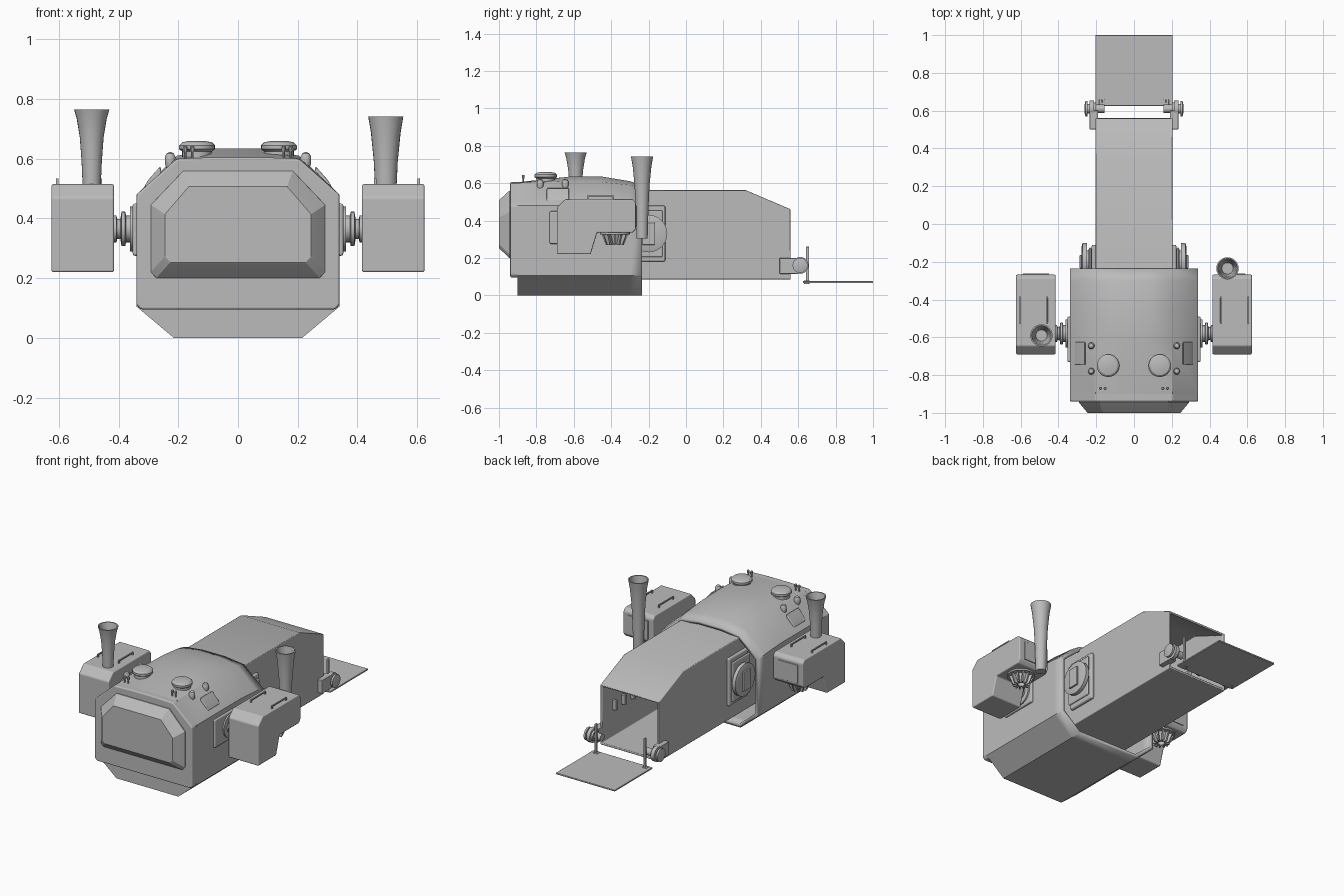
import bpy, bmesh, math
from mathutils import Vector, Matrix

if "Cube" in bpy.data.objects:
    bpy.data.objects.remove(bpy.data.objects["Cube"])

grey = bpy.data.materials.new("hull_grey")
grey.use_nodes = True
grey.diffuse_color = (0.5, 0.5, 0.5, 1)
grey.node_tree.nodes["Principled BSDF"].inputs["Base Color"].default_value = (0.5, 0.5, 0.5, 1)


def finish(name, bm, bevel=0, shell=0, angle=30):
    bmesh.ops.recalc_face_normals(bm, faces=bm.faces)
    me = bpy.data.meshes.new(name)
    bm.to_mesh(me)
    bm.free()
    me.materials.append(grey)
    ob = bpy.data.objects.new(name, me)
    bpy.context.collection.objects.link(ob)
    bpy.ops.object.select_all(action='DESELECT')
    ob.select_set(True)
    bpy.context.view_layer.objects.active = ob
    bpy.ops.object.shade_smooth_by_angle(angle=math.radians(angle))
    if shell:
        m = ob.modifiers.new("wall", 'SOLIDIFY')
        m.thickness, m.offset, m.use_even_offset = shell, -1, True
    if bevel:
        m = ob.modifiers.new("soft_edges", 'BEVEL')
        m.width, m.segments, m.limit_method = bevel, 2, 'ANGLE'
        m.angle_limit = math.radians(30)
        m.harden_normals = True
    return ob


def loft(name, rings, start=True, end=True, **kw):
    bm = bmesh.new()
    rows = [[bm.verts.new(p) for p in r] for r in rings]
    for a, b in zip(rows, rows[1:]):
        for i in range(len(a)):
            j = (i + 1) % len(a)
            bm.faces.new((a[i], a[j], b[j], b[i]))
    if start:
        bm.faces.new(rows[0])
    if end:
        bm.faces.new(rows[-1])
    return finish(name, bm, **kw)


def box(name, lo, hi, bevel=0.004, turn=0):
    bm = bmesh.new()
    lo, hi = Vector(lo), Vector(hi)
    bmesh.ops.create_cube(bm, size=1)
    bmesh.ops.transform(bm, verts=bm.verts, matrix=Matrix.Translation((lo + hi) / 2)
                        @ Matrix.Rotation(turn, 4, 'Y') @ Matrix.Diagonal((*(hi - lo), 1)))
    return finish(name, bm, bevel=bevel)


def mbox(name, s, x0, x1, y0, y1, z0, z1, **kw):
    """Box on side s, with x measured outward."""
    a, b = sorted((s * x0, s * x1))
    return box(name, (a, y0, z0), (b, y1, z1), **kw)


def lathe(name, at, profile, axis='Z', s=1, n=24):
    """Turn (radius, height) pairs about an axis through a point."""
    rings = []
    for r, h in profile:
        ring = []
        for k in range(n):
            c, d = r * math.cos(math.tau * k / n), r * math.sin(math.tau * k / n)
            v = (c, d, h) if axis == 'Z' else (s * h, c, d)
            ring.append(Vector(at) + Vector(v))
        rings.append(ring)
    return loft(name, rings)


def mirror_ring(y, half):
    return [(x, y, z) for x, z in half] + [(-x, y, z) for x, z in reversed(half)]


# Cabin hull: open at the rear, with a gently humped roof
def hull_ring(y, top, shoulder, side):
    return mirror_ring(y, [(0.215, 0), (0.34, 0.105), (0.34, side), (0.205, shoulder), (0.08, top)])


loft("cabin_hull", [hull_ring(-0.9, 0.605, 0.6, 0.48), hull_ring(-0.62, 0.635, 0.61, 0.48),
                    hull_ring(-0.45, 0.635, 0.605, 0.48), hull_ring(-0.3, 0.61, 0.59, 0.47),
                    hull_ring(-0.235, 0.59, 0.575, 0.46)], end=False, shell=0.022, angle=35)
nose = [(0.325, 0.095), (0.34, 0.11), (0.34, 0.48), (0.205, 0.6), (0.08, 0.605)]
loft("nose_block", [mirror_ring(-0.94, nose), mirror_ring(-0.88, nose)], bevel=0.008)


# Windscreen: stepped, tapered panel on the nose
def screen_ring(y, g):
    return mirror_ring(y, [(0.27 + g, 0.235 - g), (0.29 + g, 0.255 - g),
                           (0.29 + g, 0.425 + g * 0.6), (0.19 + g * 0.4, 0.525 + g)])


loft("windscreen", [screen_ring(-0.93, 0.035), screen_ring(-0.945, 0.004 + 0.03),
                    screen_ring(-0.995, -0.012), screen_ring(-1.0, -0.018)], angle=20)
bpy.data.objects["windscreen"].scale.x = 0.9


# Cargo bay: open tube with a sloping tail
def bay_ring(y, top):
    return mirror_ring(y, [(0.205, 0.085), (0.205, top)])


loft("cargo_bay", [bay_ring(-0.7, 0.562), bay_ring(0.32, 0.562), bay_ring(0.56, 0.46)],
     end=False, shell=0.014, bevel=0.005)

# Loading ramp
box("ramp", (-0.205, 0.625, 0.066), (0.205, 1.0, 0.076), bevel=0.003)

for s in (-1, 1):
    side = "left" if s > 0 else "right"

    # Ramp hinge and lift arm
    mbox(side + "_hinge_bracket", s, 0.19, 0.235, 0.5, 0.6, 0.115, 0.2)
    lathe(side + "_hinge_drum", (0, 0.61, 0.16),
          [(0.022, 0.155), (0.022, 0.2), (0.032, 0.2), (0.032, 0.212), (0.045, 0.212),
           (0.045, 0.235), (0.025, 0.235), (0.025, 0.245), (0.04, 0.245), (0.04, 0.257), (0.02, 0.262)],
          'X', s)
    mbox(side + "_ramp_arm", s, 0.165, 0.175, 0.642, 0.658, 0.066, 0.26, bevel=0.002)
    mbox(side + "_arm_foot", s, 0.155, 0.185, 0.63, 0.66, 0.06, 0.08)

    # Cargo rails inside the bay
    for k in range(7):
        y = -0.1 + k * 0.09
        mbox(side + "_cargo_hook", s, 0.165, 0.195, y, y + 0.02, 0.27, 0.33, bevel=0.002)

    # Rear side machinery between cabin and bay
    mbox(side + "_bay_plate", s, 0.2, 0.225, -0.3, -0.11, 0.18, 0.48, bevel=0.01)
    mbox(side + "_bay_plate_rim", s, 0.225, 0.24, -0.3, -0.125, 0.205, 0.455, bevel=0.008)
    lathe(side + "_bay_drum", (0, -0.2, 0.33),
          [(0.06, 0.235), (0.06, 0.25), (0.1, 0.25), (0.1, 0.272), (0.08, 0.278)], 'X', s)
    mbox(side + "_bay_latch", s, 0.27, 0.288, -0.235, -0.165, 0.27, 0.39)

    # Pod mount
    mbox(side + "_mount_plate", s, 0.33, 0.353, -0.73, -0.49, 0.275, 0.45, bevel=0.008)
    lathe(side + "_pod_joint", (0, -0.58, 0.365),
          [(0.075, 0.35), (0.075, 0.362), (0.045, 0.362), (0.045, 0.375), (0.058, 0.378),
           (0.058, 0.39), (0.034, 0.394), (0.034, 0.405), (0.045, 0.407), (0.045, 0.42)], 'X', s)

    # Engine pod
    pod = [(-0.69, 0.22), (-0.51, 0.22), (-0.475, 0.335), (-0.285, 0.335), (-0.268, 0.355),
           (-0.268, 0.495), (-0.285, 0.515), (-0.645, 0.515), (-0.69, 0.47)]
    loft(side + "_pod", [[(s * x, y, z) for y, z in pod] for x in (0.415, 0.625)], bevel=0.007)
    mbox(side + "_pod_hatch", s, 0.45, 0.59, -0.27, -0.263, 0.365, 0.48, bevel=0.002)
    for x in (0.46, 0.605):
        mbox(side + "_pod_rail", s, x - 0.004, x + 0.004, -0.53, -0.385, 0.526, 0.534, bevel=0.002)
        for y in (-0.53, -0.393):
            mbox(side + "_rail_post", s, x - 0.004, x + 0.004, y, y + 0.008, 0.51, 0.534, bevel=0)

    # Finned nozzle beneath the pod
    lathe(side + "_nozzle", (s * 0.52, -0.38, 0), [(0.08, 0.34), (0.08, 0.325), (0.05, 0.325),
          (0.028, 0.275), (0.02, 0.275), (0.02, 0.3)])
    for k in range(12):
        a = math.tau * k / 12
        c, d = math.cos(a), math.sin(a)
        fin = [(0.03, 0.33), (0.072, 0.33), (0.048, 0.27), (0.024, 0.27)]
        loft(side + "_nozzle_fin", [[(s * 0.52 + c * r - d * t, -0.38 + d * r + c * t, z)
                                     for r, z in fin] for t in (-0.004, 0.004)])

    # Roof hatches, pegs, lamps and shoulder scoops
    lathe(side + "_roof_dome", (s * 0.137, -0.75, 0),
          [(0.05, 0.6), (0.05, 0.625), (0.06, 0.632), (0.06, 0.645), (0.05, 0.655), (0.025, 0.66)])
    for x in (0.153, 0.177):
        lathe(side + "_roof_peg", (s * x, -0.87, 0),
              [(0.004, 0.59), (0.004, 0.625), (0.008, 0.625), (0.008, 0.64), (0.005, 0.643)], n=10)
    for y in (-0.78, -0.645):
        lathe(side + "_shoulder_lamp", (s * 0.227, y, 0.596),
              [(0.012, -0.03), (0.018, -0.012), (0.018, 0.01), (0.012, 0.022), (0.004, 0.026)], n=14)
    scoop = [(0.25, 0.51), (0.315, 0.505), (0.3, 0.53), (0.26, 0.575)]
    loft(side + "_shoulder_scoop", [[(s * x, y, z) for x, z in scoop] for y in (-0.745, -0.625)], bevel=0.005)
    mbox(side + "_scoop_pad", s, 0.265, 0.315, -0.76, -0.61, 0.5, 0.515, turn=s * 0.7)


# Flared exhaust horns, one on the right pod and one behind the left pod
def horn(name, x, y, low, high):
    h = high - low
    lathe(name, (x, y, low), [(0.03, 0), (0.034, h * 0.35), (0.04, h * 0.65), (0.05, h * 0.88),
                              (0.059, h), (0.052, h), (0.042, h * 0.85), (0.03, h * 0.5)])


horn("right_exhaust", -0.49, -0.59, 0.5, 0.765)
horn("left_exhaust", 0.495, -0.235, 0.305, 0.742)
